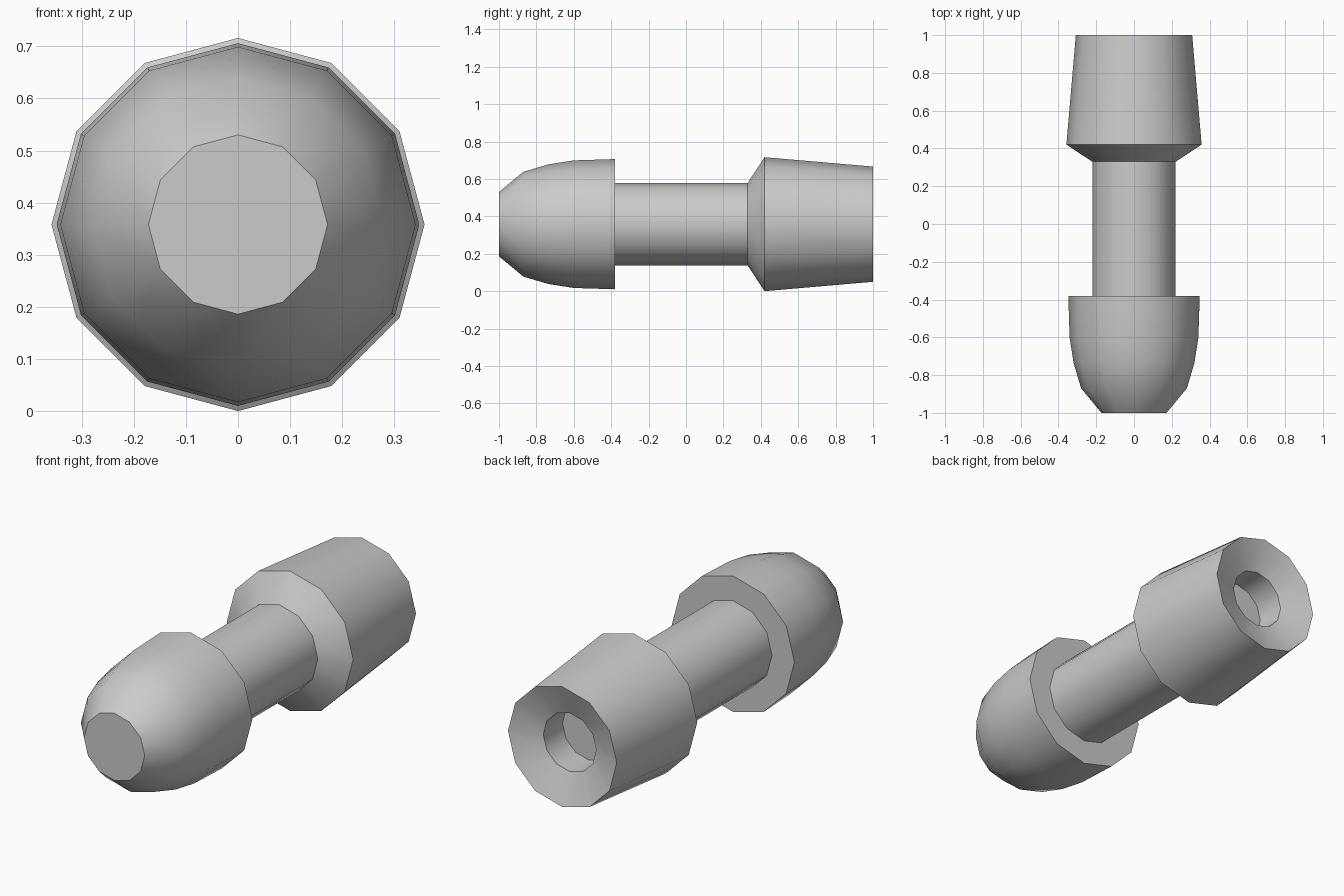
import bpy, bmesh, math

if "Cube" in bpy.data.objects:
    bpy.data.objects.remove(bpy.data.objects["Cube"])

SIDES = 12
AXIS_Z = 0.358


def lathe(name, profile):
    """Revolve (y, radius) points around the y axis, capping both ends."""
    bm = bmesh.new()
    rings = []
    for y, r in profile:
        angles = [2 * math.pi * i / SIDES for i in range(SIDES)]
        rings.append([bm.verts.new((r * math.sin(a), y, r * math.cos(a)))
                      for a in angles])
    for a, b in zip(rings, rings[1:]):
        for i in range(SIDES):
            j = (i + 1) % SIDES
            bm.faces.new((a[i], a[j], b[j], b[i]))
    bm.faces.new(rings[0])
    bm.faces.new(rings[-1])
    bmesh.ops.recalc_face_normals(bm, faces=bm.faces)
    mesh = bpy.data.meshes.new(name)
    bm.to_mesh(mesh)
    bm.free()
    obj = bpy.data.objects.new(name, mesh)
    obj.location.z = AXIS_Z
    bpy.context.collection.objects.link(obj)
    bpy.context.view_layer.objects.active = obj
    obj.select_set(True)
    bpy.ops.object.shade_smooth_by_angle(angle=math.radians(33))
    return obj


# rounded nose with a flat tip
nose = [(-1.0, 0.172), (-0.87, 0.28), (-0.735, 0.32), (-0.60, 0.341), (-0.38, 0.348)]
# narrow shaft
shaft = [(-0.38, 0.221), (0.33, 0.221)]
# flared, tapering tail
tail = [(0.42, 0.358), (1.0, 0.308)]
# dished end with a blind socket
socket = [(0.94, 0.15), (0.785, 0.15)]

lathe("turned_pin", nose + shaft + tail + socket)
